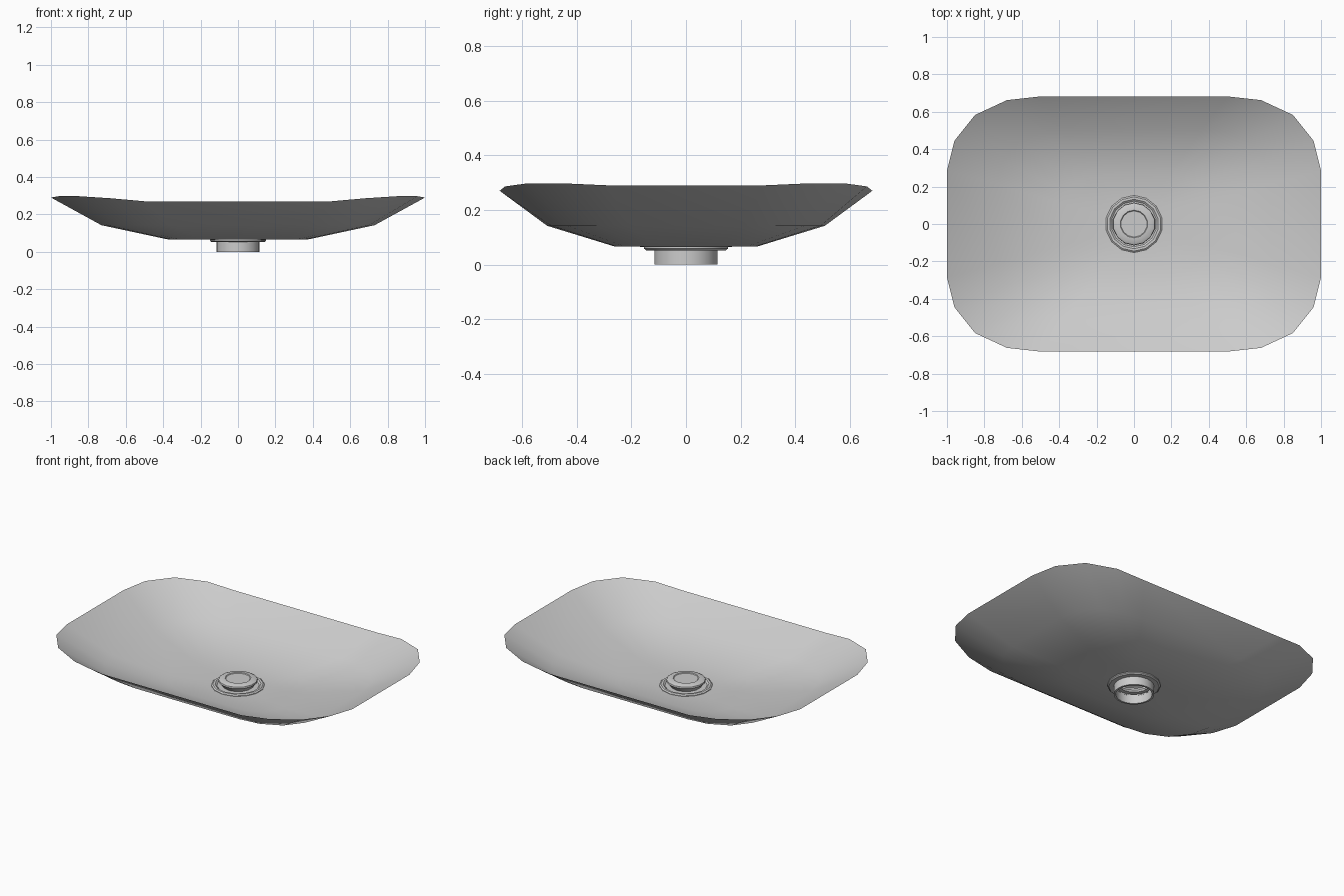
import bpy
import bmesh
from math import cos, sin, pi, atan2

cube = bpy.data.objects.get("Cube")
if cube:
    bpy.data.objects.remove(cube, do_unlink=True)


def material(name, rgb):
    mat = bpy.data.materials.new(name)
    mat.use_nodes = True
    mat.diffuse_color = (*rgb, 1)
    mat.node_tree.nodes["Principled BSDF"].inputs["Base Color"].default_value = (*rgb, 1)
    return mat


grey = material("light grey ceramic", (0.6, 0.6, 0.6))


def finish(name, bm, angle):
    mesh = bpy.data.meshes.new(name)
    bm.to_mesh(mesh)
    bm.free()
    mesh.materials.append(grey)
    obj = bpy.data.objects.new(name, mesh)
    bpy.context.collection.objects.link(obj)
    bpy.ops.object.select_all(action="DESELECT")
    obj.select_set(True)
    bpy.context.view_layer.objects.active = obj
    bpy.ops.object.shade_smooth_by_angle(angle=angle)
    return obj


def bridge(bm, lower, upper):
    n = len(lower)
    for i in range(n):
        j = (i + 1) % n
        bm.faces.new((lower[i], lower[j], upper[j], upper[i]))


# Rim outline: one rounded corner mirrored into four, counter-clockwise
corner = [(1.0, 0.285, 0.29), (0.96, 0.445, 0.297), (0.85, 0.583, 0.297),
          (0.68, 0.662, 0.286), (0.5, 0.682, 0.27)]
outline = []
for sx, sy in ((1, 1), (-1, 1), (-1, -1), (1, -1)):
    points = corner if sx * sy > 0 else corner[::-1]
    outline += [(x * sx, y * sy, z) for x, y, z in points]

# Basin: thin shell of shrinking rings down to the drain hole
bm = bmesh.new()
hole = []
for x, y, z in outline:
    a = atan2(y, x)
    hole.append(bm.verts.new((0.125 * cos(a), 0.125 * sin(a), 0.064)))
rings = [hole]
for scale_x, scale_y, height in ((0.38, 0.387, 0.067), (0.73, 0.745, 0.142)):
    rings.append([bm.verts.new((x * scale_x, y * scale_y, height)) for x, y, z in outline])
rings.append([bm.verts.new(p) for p in outline])
for lower, upper in zip(rings, rings[1:]):
    bridge(bm, upper, lower)
bmesh.ops.reverse_faces(bm, faces=bm.faces[:])
bmesh.ops.recalc_face_normals(bm, faces=bm.faces[:])
if sum(f.normal.z for f in bm.faces) < 0:
    bmesh.ops.reverse_faces(bm, faces=bm.faces[:])
finish("basin", bm, pi / 3)


def lathe(name, profile, sides, capped):
    bm = bmesh.new()
    loops = []
    for r, z in profile:
        loops.append([bm.verts.new((r * sin(2 * pi * i / sides), r * cos(2 * pi * i / sides), z))
                      for i in range(sides)])
    for lower, upper in zip(loops, loops[1:]):
        bridge(bm, upper, lower)
    if capped:
        bm.faces.new(loops[-1][::-1])
    return finish(name, bm, pi / 6)


# Drain: open tailpipe, flange clamping the basin, and raised stopper
lathe("drain_pipe", [(0.104, 0.06), (0.104, 0), (0.116, 0), (0.116, 0.055)], 24, False)
lathe("drain_flange", [(0.104, 0.052), (0.145, 0.052), (0.153, 0.058), (0.153, 0.068),
                       (0.145, 0.074), (0.132, 0.074), (0.122, 0.066), (0.09, 0.066)], 14, False)
lathe("drain_stopper", [(0.09, 0.066), (0.104, 0.085), (0.114, 0.095), (0.112, 0.104),
                        (0.1, 0.11), (0.074, 0.112), (0.07, 0.108)], 14, True)
